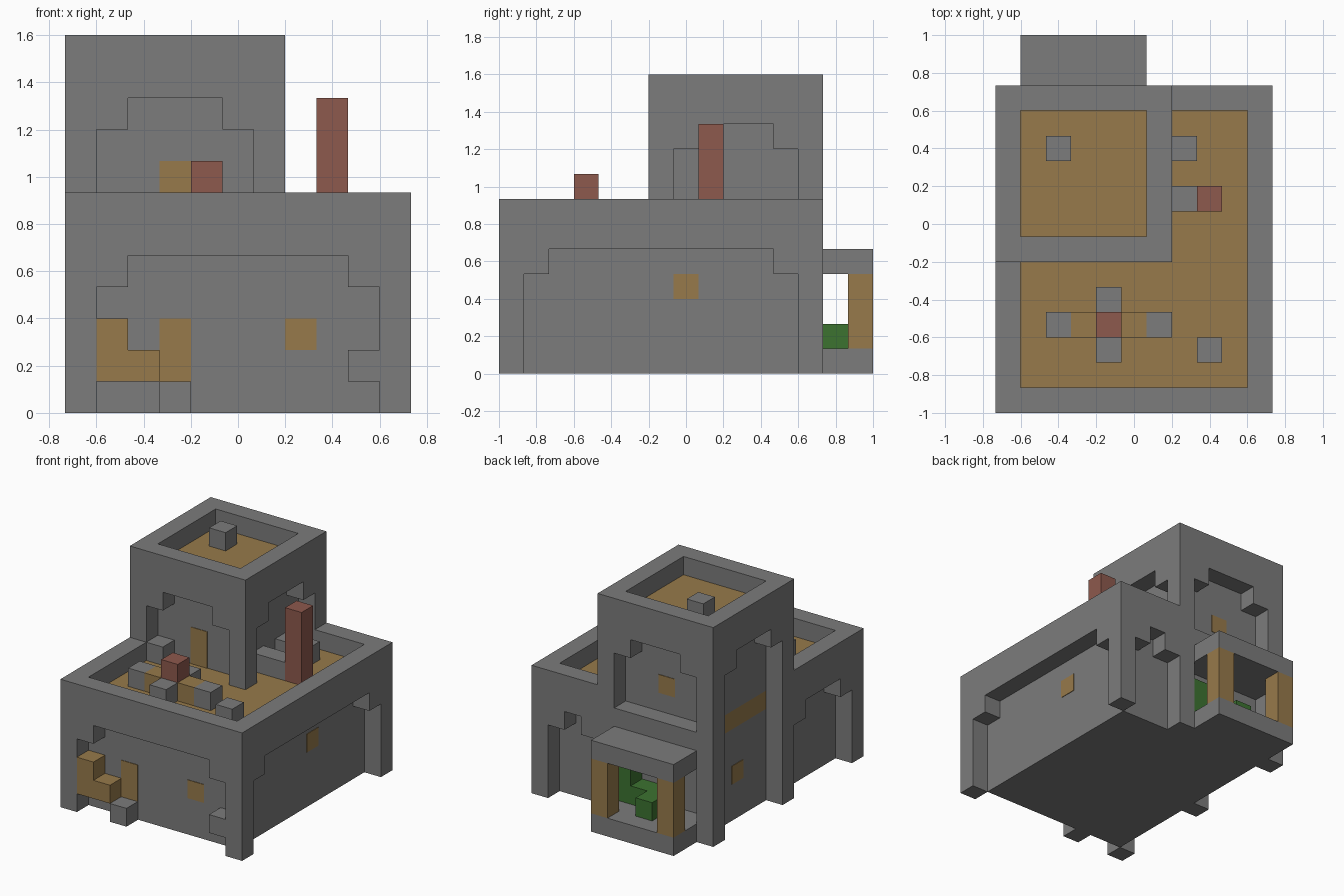
import bpy
import bmesh
from mathutils import Vector

if "Cube" in bpy.data.objects:
    bpy.data.objects.remove(bpy.data.objects["Cube"], do_unlink=True)

U = 2 / 15                          # one building block
ORIGIN = Vector((-5.5, -7.5, 0))    # grid corner, in blocks


def material(name, r, g, b):
    m = bpy.data.materials.new(name)
    m.use_nodes = True
    m.diffuse_color = (r, g, b, 1)
    m.node_tree.nodes["Principled BSDF"].inputs["Base Color"].default_value = (r, g, b, 1)
    return m


STONE = material("grey stone", 0.2, 0.2, 0.2)
WOOD = material("tan wood", 0.31, 0.195, 0.07)
BRICK = material("red brick", 0.27, 0.1, 0.075)
LEAF = material("green leaf", 0.045, 0.17, 0.03)


def prism(name, points, direction, mat):
    """Extrude a polygon given in block units."""
    bm = bmesh.new()
    face = bm.faces.new([bm.verts.new((Vector(p) + ORIGIN) * U) for p in points])
    out = bmesh.ops.extrude_face_region(bm, geom=[face], use_keep_orig=True)
    moved = [v for v in out["geom"] if isinstance(v, bmesh.types.BMVert)]
    bmesh.ops.translate(bm, verts=moved, vec=Vector(direction) * U)
    bmesh.ops.recalc_face_normals(bm, faces=bm.faces)
    mesh = bpy.data.meshes.new(name)
    bm.to_mesh(mesh)
    bm.free()
    mesh.materials.append(mat)
    obj = bpy.data.objects.new(name, mesh)
    bpy.context.collection.objects.link(obj)
    return obj


def block(name, lo, hi, mat=STONE):
    (a, b, c), (d, e, f) = lo, hi
    return prism(name, [(a, b, c), (d, b, c), (d, e, c), (a, e, c)], (0, 0, f - c), mat)


def cube(name, i, j, k, mat=STONE, height=1):
    return block(name, (i, j, k), (i + 1, j + 1, k + height), mat)


def arch_wall(name, axis, plane, span, opening, base, spring, top):
    """One block thick wall with a stepped arch; axis is the one it runs along."""
    (a, b), (o, p) = span, opening
    pts = [(a, base), (o, base)] if a < o else []
    pts += [(o, spring), (o + 1, spring), (o + 1, spring + 1),
            (p - 1, spring + 1), (p - 1, spring), (p, spring)]
    pts += [(p, base), (b, base)] if p < b else []
    pts += [(b, top), (a, top)]
    if axis == "x":
        return prism(name, [(s, plane, z) for s, z in pts], (0, 1, 0), STONE)
    return prism(name, [(plane, s, z) for s, z in pts], (1, 0, 0), STONE)


def panel(name, axis, plane, s, z, height=1):
    """Thin wooden door or window lying on a wall."""
    t = 0.03
    if axis == "x":
        return block(name, (s, plane - t, z), (s + 1, plane + t, z + height), WOOD)
    return block(name, (plane - t, s, z), (plane + t, s + 1, z + height), WOOD)


# Main hall: inner walls, wooden roof, arched outer walls with parapet
block("hall_core", (1, 1, 0), (10, 12, 5))
block("hall_roof", (1, 1, 5), (10, 12, 6), WOOD)
arch_wall("hall_front_wall", "x", 0, (0, 11), (1, 10), 0, 4, 7)
arch_wall("hall_left_wall", "y", 10, (1, 13), (1, 12), 0, 4, 7)
arch_wall("hall_right_wall", "y", 0, (1, 6), (1, 6), 0, 4, 7)
arch_wall("hall_back_wall", "x", 12, (7, 10), (7, 10), 0, 4, 7)

# Tower
block("tower_core", (1, 7, 6), (6, 12, 10))
block("tower_roof", (1, 7, 10), (6, 12, 11), WOOD)
arch_wall("tower_front_wall", "x", 6, (0, 7), (1, 6), 6, 9, 12)
arch_wall("tower_back_wall", "x", 12, (0, 7), (1, 6), 6, 9, 12)
arch_wall("tower_left_wall", "y", 6, (7, 12), (7, 12), 6, 9, 12)
arch_wall("tower_right_wall", "y", 0, (7, 12), (7, 12), 0, 9, 12)
for i, j in ((0, 6), (0, 12), (6, 12)):
    cube("tower_pillar", i, j, 0, height=6)
block("tower_back_ledge", (1, 12, 4), (6, 13, 6))
cube("tower_roof_block", 2, 10, 11)

# Rear porch with wooden posts and plants
block("porch_floor", (1, 12, 0), (6, 15, 1))
block("porch_roof", (1, 13, 4), (6, 15, 5))
for i in (1, 5):
    cube("porch_post", i, 14, 1, WOOD, 3)
cube("tall_plant", 5, 12, 1, LEAF, 2)
block("low_hedge", (3, 12, 1), (5, 13, 2), LEAF)
cube("small_plant", 3, 13, 1, LEAF)

# Front step, stacked crates and small shelf
cube("front_step", 3, 0, 0)
cube("crate_stack", 1, 0, 1, WOOD, 2)
cube("crate", 2, 0, 1, WOOD)
cube("front_shelf", 9, 0, 1)

# Roof terrace: fire pit, seats, benches and chimney
cube("fire_pit", 4, 3, 6, BRICK, 2)
for i in (3, 5):
    cube("terrace_table", i, 3, 6, WOOD)
for i, j in ((2, 3), (6, 3), (4, 2), (4, 4), (8, 2), (1, 6)):
    cube("terrace_seat", i, j, 6)
for j in (8, 10):
    block("terrace_bench", (6, j, 6), (8, j + 1, 7))
cube("chimney", 8, 8, 6, BRICK, 4)

# Doors and windows
panel("front_door", "x", 1, 3, 1, 2)
panel("front_window", "x", 1, 7, 2)
panel("left_window", "y", 10, 7, 3)
panel("right_window", "y", 1, 9, 2)
panel("tower_door", "x", 7, 3, 6, 2)
panel("tower_back_window", "x", 12, 3, 7)
